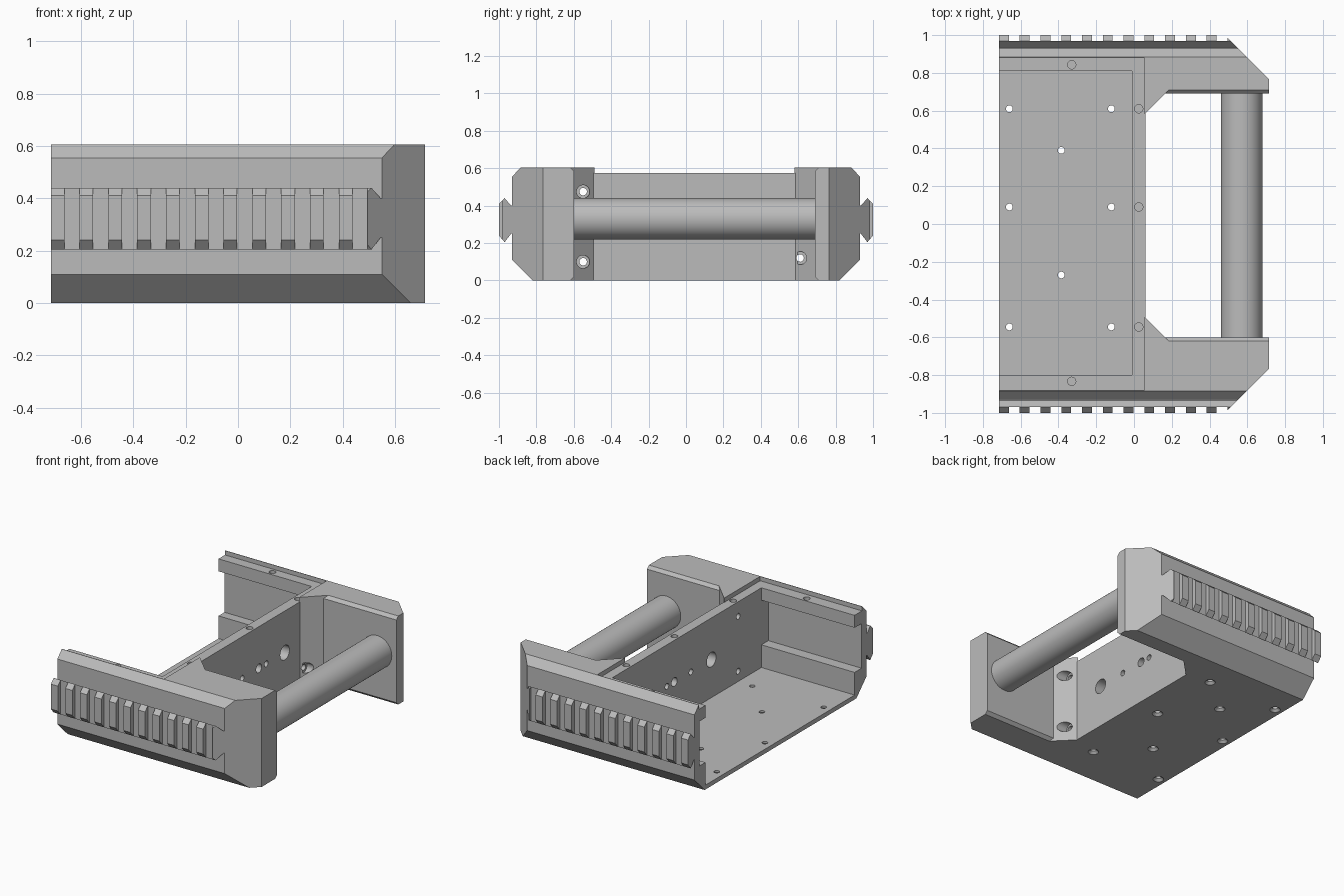
import bpy, bmesh, math
from mathutils import Vector, Matrix

if "Cube" in bpy.data.objects:
    bpy.data.objects.remove(bpy.data.objects["Cube"], do_unlink=True)

grey = bpy.data.materials.new("machined_grey")
grey.use_nodes = True
COLOUR = (0.5, 0.5, 0.5, 1)
grey.diffuse_color = COLOUR
grey.node_tree.nodes["Principled BSDF"].inputs["Base Color"].default_value = COLOUR

BACK_X, ARM_X, END_X = -0.715, 0.055, 0.715
WALL_X = -0.01
TOP, LID = 0.605, 0.575


def finish(name, bm):
    bmesh.ops.recalc_face_normals(bm, faces=bm.faces)
    me = bpy.data.meshes.new(name)
    bm.to_mesh(me)
    bm.free()
    me.materials.append(grey)
    ob = bpy.data.objects.new(name, me)
    bpy.context.collection.objects.link(ob)
    return ob


def prism(name, profile, place, a, b, side=0):
    """Extrude a 2D profile from a to b; place(u, v, t) gives the 3D point.
    A non-zero side trims the end with the 45 degree corner plane."""
    bm = bmesh.new()
    rings = [[bm.verts.new(place(u, v, t)) for u, v in profile] for t in (a, b)]
    bm.faces.new(rings[0])
    bm.faces.new(rings[1])
    n = len(profile)
    for i in range(n):
        j = (i + 1) % n
        bm.faces.new((rings[0][i], rings[0][j], rings[1][j], rings[1][i]))
    if side:
        cut = bmesh.ops.bisect_plane(
            bm, geom=bm.verts[:] + bm.edges[:] + bm.faces[:],
            plane_co=(END_X, side * 0.765, 0), plane_no=(1, side, 0), clear_outer=True)
        edges = [e for e in cut["geom_cut"] if isinstance(e, bmesh.types.BMEdge)]
        if edges:
            bmesh.ops.holes_fill(bm, edges=edges)
    return finish(name, bm)


def box(name, x0, x1, y0, y1, z0, z1):
    return prism(name, [(x0, y0), (x1, y0), (x1, y1), (x0, y1)],
                 lambda u, v, t: (u, v, t), z0, z1)


def rod(name, start, end, r0, r1=None, sides=32):
    start, end = Vector(start), Vector(end)
    d = end - start
    bm = bmesh.new()
    m = Matrix.Translation((start + end) / 2) @ d.to_track_quat('Z', 'Y').to_matrix().to_4x4()
    bmesh.ops.create_cone(bm, cap_ends=True, segments=sides, radius1=r0,
                          radius2=r0 if r1 is None else r1, depth=d.length, matrix=m)
    return finish(name, bm)


def drill(target, holes):
    """Cut holes given as (start, end, start radius, end radius)."""
    for start, end, r0, r1 in holes:
        cutter = rod("cutter", start, end, r0, r1, 24)
        cutter.hide_render = True
        mod = target.modifiers.new("hole", 'BOOLEAN')
        mod.operation, mod.solver, mod.object = 'DIFFERENCE', 'EXACT', cutter
        bpy.context.view_layer.objects.active = target
        bpy.ops.object.modifier_apply(modifier=mod.name)
        bpy.data.objects.remove(cutter, do_unlink=True)


def smooth(ob):
    bpy.ops.object.select_all(action='DESELECT')
    ob.select_set(True)
    bpy.context.view_layer.objects.active = ob
    bpy.ops.object.shade_smooth_by_angle(angle=math.radians(30))


# Through bolts in the gussets as (y, z)
bolts = [(-0.55, 0.475), (-0.55, 0.10), (0.61, 0.12)]

# Floor plate with countersunk screw holes
floor = box("floor_plate", BACK_X, WALL_X, -0.81, 0.815, 0, 0.03)
screws = [(x, y) for x in (-0.66, -0.12) for y in (-0.545, 0.09, 0.61)]
screws += [(-0.385, 0.39), (-0.385, -0.27)]
for x, y in screws:
    drill(floor, [((x, y, -0.01), (x, y, 0.05), 0.018, 0.018),
                  ((x, y, -0.002), (x, y, 0.018), 0.036, 0.016)])
smooth(floor)

# Cross wall with cable holes, bolt holes and lid screw holes
wall = box("cross_wall", WALL_X, 0.06, -0.81, 0.82, 0, LID)
ports = [(-0.26, 0.29, 0.05), (0.42, 0.29, 0.05), (0.14, 0.29, 0.03),
         (-0.04, 0.29, 0.02), (0.22, 0.29, 0.02)]
ports += [(y, z, 0.02) for y, z in bolts]
drill(wall, [((-0.1, y, z), (0.1, y, z), r, r) for y, z, r in ports])
drill(wall, [((0.025, y, 0.51), (0.025, y, 0.65), 0.022, 0.022)
             for y in (-0.545, 0.09, 0.61)])
smooth(wall)

# Both sides: the two arms differ slightly in thickness
for side, label, inner, arm_in, gusset_in in ((-1, "front", 0.80, 0.60, 0.49),
                                              (1, "back", 0.81, 0.69, 0.58)):
    def along_x(u, v, t, s=side):
        return (t, s * u, v)

    def upright(u, v, t, s=side):
        return (u, s * v, t)

    outer = [(0.82, 0), (0.93, 0.11), (0.93, 0.555), (0.883, TOP)]
    rim = [(0.88, TOP), (0.88, LID), (inner, LID)]

    # Side wall: lip above, ledge below, recess between
    channel = [(inner, 0.49), (0.875, 0.49), (0.875, 0.185), (inner, 0.185), (inner, 0)]
    side_wall = prism(label + "_side_wall", outer + rim + channel, along_x, BACK_X, WALL_X)
    hole_y = side * (inner + 0.033)
    drill(side_wall, [((-0.33, hole_y, 0.53), (-0.33, hole_y, 0.65), 0.022, 0.022)])
    smooth(side_wall)
    prism(label + "_corner_block", outer + rim + [(inner, 0)], along_x, WALL_X, ARM_X)

    # Handle arm with bevelled inner edges and a trimmed outer corner
    c = 0.02
    arm = outer + [(arm_in + c, TOP), (arm_in, TOP - c), (arm_in, c), (arm_in + c, 0)]
    prism(label + "_handle_arm", arm, along_x, ARM_X, END_X, side)

    # Gusset between arm and cross wall, with counterbored bolts
    reach = 0.13
    gusset = prism(label + "_gusset",
                   [(ARM_X, gusset_in), (ARM_X + reach, gusset_in + reach),
                    (ARM_X, gusset_in + reach)], upright, 0, TOP)
    for y, z in bolts:
        if y * side > 0:
            drill(gusset, [((0.07, y, z), (0.3, y, z), 0.035, 0.035),
                           ((0.0, y, z), (0.3, y, z), 0.02, 0.02)])
    smooth(gusset)

    # Accessory rail: dovetail base and a row of teeth
    base = [(0.925, 0.25), (0.935, 0.25), (0.97, 0.205), (0.97, 0.44),
            (0.935, 0.40), (0.925, 0.40)]
    prism(label + "_rail_base", base, along_x, BACK_X, 0.6, side)
    tooth = [(0.968, 0.205), (0.97, 0.205), (1.0, 0.24), (1.0, 0.41),
             (0.97, 0.44), (0.968, 0.44)]
    for i in range(12):
        x = BACK_X + 0.11 * i
        prism(f"{label}_rail_tooth_{i + 1}", tooth, along_x, x, x + 0.052, side)

# Round grip between the arms
grip = rod("grip_bar", (0.57, -0.62, 0.33), (0.57, 0.71, 0.33), 0.11, sides=64)
smooth(grip)
